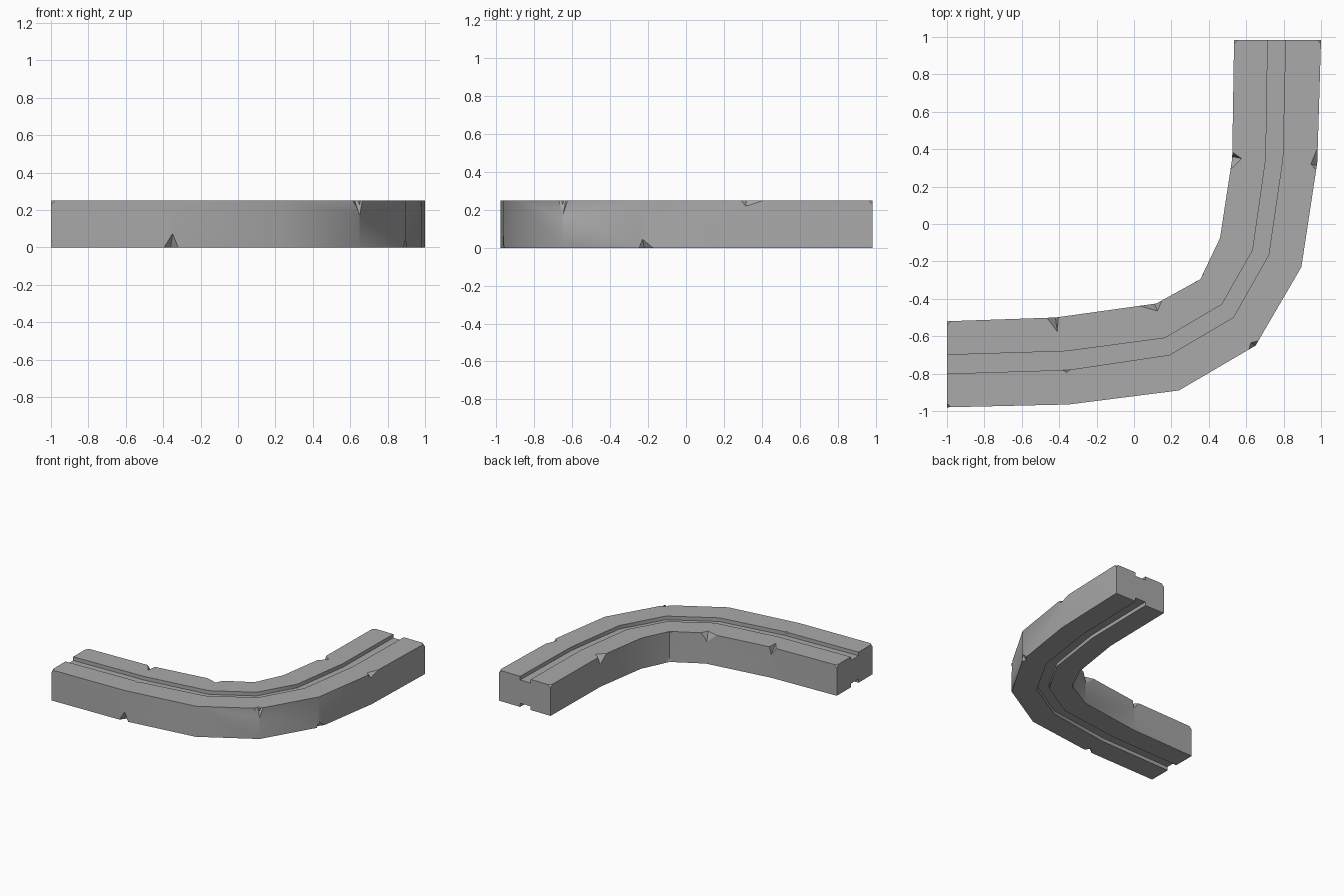
import bpy
import bmesh
from mathutils import Vector

if "Cube" in bpy.data.objects:
    bpy.data.objects.remove(bpy.data.objects["Cube"])

H = 0.25       # slab height
GROOVE = 0.03  # groove depth

# Plan curves from one end to the other
outer = [(-1, -.98), (-.35, -.965), (.24, -.89), (.65, -.65), (.895, -.23), (.98, .33), (1, .985)]
groove_out = [(-1, -.8), (-.35, -.78), (.19, -.7), (.53, -.5), (.72, -.165), (.795, .35), (.81, .985)]
groove_in = [(-1, -.7), (-.36, -.68), (.165, -.61), (.47, -.43), (.635, -.14), (.705, .35), (.715, .985)]
inner = [(-1, -.52), (-.42, -.5), (.12, -.425), (.355, -.295), (.46, -.075), (.525, .35), (.535, .985)]


def make_object(name, bm):
    bmesh.ops.recalc_face_normals(bm, faces=bm.faces)
    mesh = bpy.data.meshes.new(name)
    bm.to_mesh(mesh)
    bm.free()
    obj = bpy.data.objects.new(name, mesh)
    bpy.context.collection.objects.link(obj)
    return obj


# Curved slab: a grooved cross-section lofted along the bend
bm = bmesh.new()
rings = []
for o, g, k, i in zip(outer, groove_out, groove_in, inner):
    top = [(o, H), (g, H), (g, H - GROOVE), (k, H - GROOVE), (k, H), (i, H)]
    section = top + [(p, H - z) for p, z in reversed(top)]
    rings.append([bm.verts.new((*p, z)) for p, z in section])
for r, s in zip(rings, rings[1:]):
    for j in range(len(r)):
        n = (j + 1) % len(r)
        bm.faces.new((r[j], r[n], s[n], s[j]))
bm.faces.new(rings[0])
bm.faces.new(rings[-1])
slab = make_object("curved_stone_slab", bm)

# Chips: tetrahedral cutters enlarged about a point on the cut surface
cut = bmesh.new()


def cutter(points, pivot_points, scale=1.6):
    pivot = sum(pivot_points, Vector()) / len(pivot_points)
    verts = [cut.verts.new(pivot + (p - pivot) * scale) for p in points]
    for tri in ((0, 1, 2), (0, 3, 1), (1, 3, 2), (0, 2, 3)):
        cut.faces.new([verts[t] for t in tri])


def notch(a, b, inward, foot, z, depth):
    """V notch from a to b on an edge, reaching inward and along the side to foot."""
    side = 1 if z == 0 else -1
    pts = [Vector((*a, z)), Vector((*b, z)), Vector((*inward, z)), Vector((*foot, z + side * depth))]
    cutter(pts, pts[2:])


# Outer side chips
notch((-.395, -.966), (-.32, -.961), (-.36, -.92), (-.35, -.965), 0, .075)
notch((.615, -.67), (.665, -.625), (.625, -.635), (.65, -.65), H, .08)
notch((.974, .29), (.983, .41), (.945, .32), (.978, .315), H, .03)
notch((.89, -.255), (.903, -.175), (.87, -.22), (.895, -.23), 0, .045)
# Inner side chips
notch((.517, .29), (.526, .385), (.575, .35), (.525, .36), H, .07)
notch((.03, -.438), (.15, -.409), (.125, -.465), (.11, -.427), H, .07)
notch((-.465, -.502), (-.405, -.498), (-.41, -.575), (-.42, -.5), H, .06)
notch((.33, -.308), (.365, -.27), (.34, -.28), (.355, -.295), H, .02)
notch((.33, -.308), (.365, -.27), (.335, -.275), (.355, -.295), 0, .03)
# Nick on the groove edge
notch((-.38, -.781), (-.34, -.779), (-.36, -.795), (-.36, -.78), H, .012)

# Broken corners at both ends
S = .022
for (x, y), dx, dy in ((outer[0], 1, 1), (inner[0], 1, -1), (outer[-1], -1, -1), (inner[-1], 1, -1)):
    corner = Vector((x, y, H))
    pts = [corner + Vector(d) * S for d in ((dx, 0, 0), (0, dy, 0), (0, 0, -1))]
    cutter(pts + [corner], pts)

chips = make_object("chip_cutters", cut)
chips.hide_render = True

bpy.ops.object.select_all(action='DESELECT')
bpy.context.view_layer.objects.active = slab
slab.select_set(True)
mod = slab.modifiers.new("chips", 'BOOLEAN')
mod.operation = 'DIFFERENCE'
mod.solver = 'EXACT'
mod.object = chips
bpy.ops.object.modifier_apply(modifier=mod.name)
bpy.data.objects.remove(chips)

# Stone colour and shading
stone = bpy.data.materials.new("grey stone")
stone.use_nodes = True
colour = (.4, .4, .4, 1)
stone.diffuse_color = colour
stone.node_tree.nodes["Principled BSDF"].inputs["Base Color"].default_value = colour
slab.data.materials.clear()
slab.data.materials.append(stone)
bpy.ops.object.shade_smooth_by_angle(angle=.5236)
